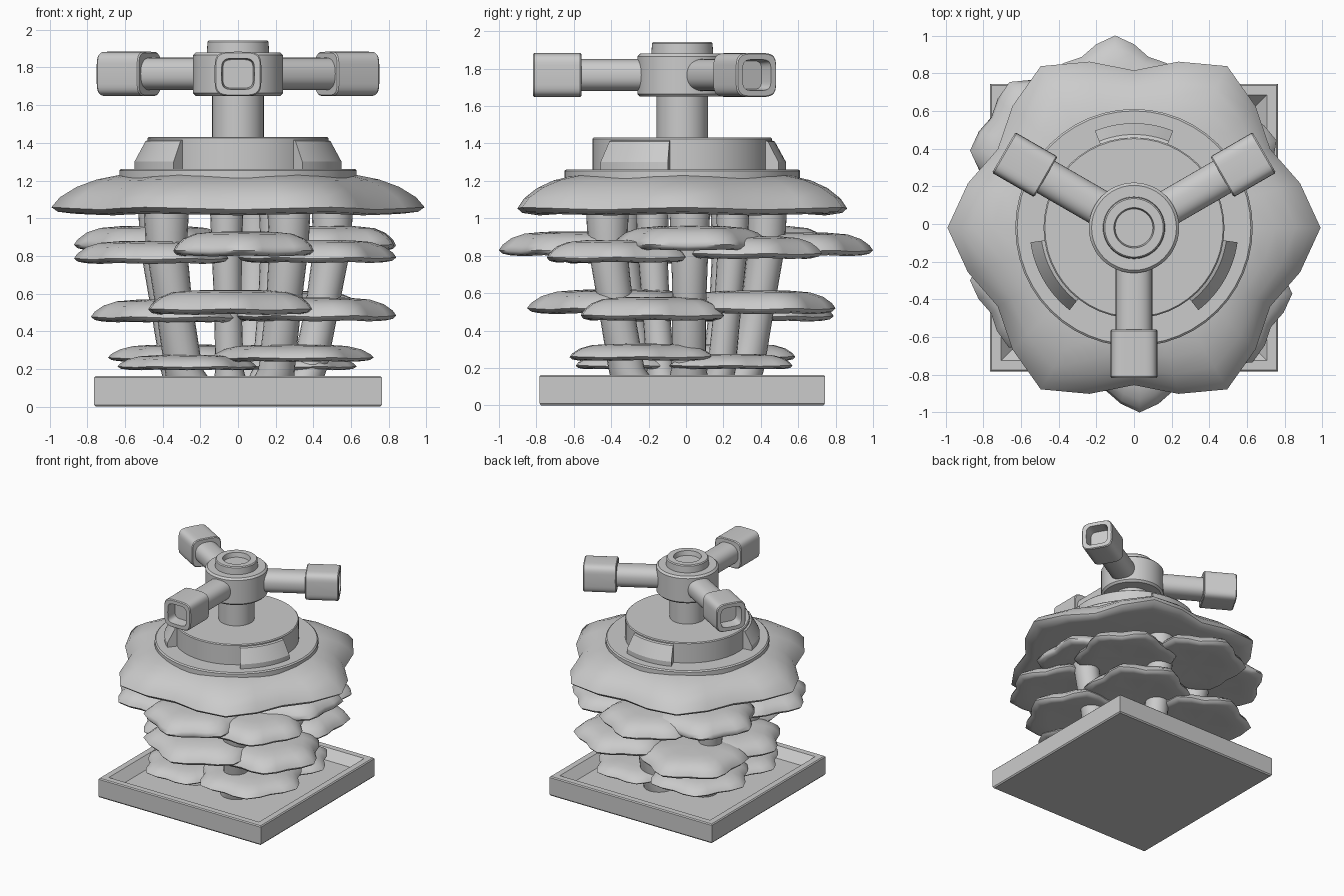
import bpy, math
from mathutils import Matrix, Vector

if "Cube" in bpy.data.objects:
    bpy.data.objects.remove(bpy.data.objects["Cube"])

CY = -0.02  # y of the main axis


def skin(name, rings, matrix=Matrix(), angle=35):
    """Bridge equal-length rings of points and cap both ends."""
    n = len(rings[0])
    verts = [matrix @ Vector(p) for r in rings for p in r]
    faces = []
    for k in range(len(rings) - 1):
        a, b = k * n, (k + 1) * n
        faces += [(a + i, a + (i + 1) % n, b + (i + 1) % n, b + i) for i in range(n)]
    faces += [tuple(reversed(range(n))), tuple(range((len(rings) - 1) * n, len(rings) * n))]
    me = bpy.data.meshes.new(name)
    me.from_pydata(verts, [], faces)
    me.polygons.foreach_set("use_smooth", [True] * len(faces))
    me.set_sharp_from_angle(angle=math.radians(angle))
    ob = bpy.data.objects.new(name, me)
    bpy.context.collection.objects.link(ob)
    return ob


def circle(r, z, n=48, c=(0, CY)):
    return [(c[0] + r * math.cos(2 * math.pi * i / n),
             c[1] + r * math.sin(2 * math.pi * i / n), z) for i in range(n)]


def lathe(name, profile):
    return skin(name, [circle(r, z) for r, z in profile])


def square(h, z, c=(0, CY)):
    return [(c[0] + sx * h, c[1] + sy * h, z) for sx, sy in ((1, 1), (-1, 1), (-1, -1), (1, -1))]


def wavy_cap(name, x, y, r, z, h, turn=0.0, lobes=6, wave=0.085, profile=None):
    """Mushroom-like cap with a lobed rim; flat underside and domed top."""
    profile = profile or [(0.05, 0.06), (0.6, 0.04), (0.88, 0.0), (0.96, 0.06), (1.0, 0.2),
                          (0.96, 0.42), (0.86, 0.7), (0.7, 0.9), (0.45, 0.98), (0.05, 1.0)]
    n = lobes * 4
    rings = []
    for pr, pz in profile:
        ring = []
        for i in range(n):
            t = 2 * math.pi * i / n
            w = math.cos(lobes * t)
            rad = r * pr * (1 + wave * w * pr ** 2) / (1 + wave)
            lift = 0.03 * h * w * pr ** 3
            ring.append((x + rad * math.cos(t + turn), y + rad * math.sin(t + turn), z + h * pz + lift))
        rings.append(ring)
    return skin(name, rings, angle=60)


# Square tray with sloped recess
skin("base_tray", [square(0.755, 0), square(0.763, 0.01), square(0.763, 0.155), square(0.755, 0.163),
                   square(0.705, 0.163), square(0.64, 0.09)], angle=20)

# Stalks leaning outward from the tray to the large cap
stalks = [(0.50, 0.02, .105), (0.27, -0.42, .11), (-0.38, -0.36, .115), (-0.42, 0.24, .105),
          (0.10, 0.43, .105), (-0.06, -0.18, .085), (0.2, 0.25, .085)]
for i, (x, y, r) in enumerate(stalks):
    rings = [circle(r * k, z, 20, (x * s, y * s)) for k, z, s in
             ((1.15, 0.08, 0.62), (0.88, 0.2, 0.76), (0.86, 0.55, 0.9), (0.95, 0.85, 1.0), (1.05, 1.06, 1.0))]
    skin(f"stalk_{i + 1}", rings)

# Three tiers of small wavy caps: x, y, radius, bottom height, thickness, turn in degrees
tiers = {
    "low": [(0.29, -0.24, .43, .24, .09, 0), (0.26, 0.24, .37, .195, .08, 0),
            (-0.28, 0.22, .41, .24, .09, 0), (-0.27, -0.26, .37, .195, .08, 0)],
    "middle": [(-0.04, -0.36, .49, .49, .13, 30), (0.41, -0.18, .43, .455, .125, 0),
               (0.28, 0.38, .42, .49, .125, 30), (-0.32, 0.36, .43, .45, .12, 30),
               (-0.36, -0.08, .42, .45, .12, 0)],
    "high": [(0.03, -0.58, .42, .80, .13, 30), (0.46, 0.03, .42, .83, .13, 27),
             (-0.10, 0.58, .42, .80, .125, 30), (-0.46, -0.30, .41, .76, .12, 0),
             (-0.45, 0.39, .42, .83, .13, 0), (0.37, 0.34, .40, .785, .12, 15),
             (0.42, -0.37, .42, .765, .12, 0)],
}
for tier, caps in tiers.items():
    for i, (x, y, r, z, h, deg) in enumerate(caps):
        wavy_cap(f"{tier}_cap_{i + 1}", x, y, r, z, h, turn=math.radians(deg))

# Large six-lobed cap
wavy_cap("large_cap", 0, CY, 0.99, 1.02, 0.215,
         profile=[(0.03, 0.08), (0.6, 0.06), (0.9, 0.0), (0.97, 0.04), (1.0, 0.15),
                  (0.96, 0.4), (0.88, 0.66), (0.78, 0.85), (0.65, 0.98), (0.03, 1.0)])

# Collar, drum, stem, and hub
lathe("collar_disc", [(0.63, 1.17), (0.63, 1.253), (0.62, 1.262), (0.3, 1.262)])
lathe("drum", [(0.48, 1.24), (0.48, 1.425), (0.473, 1.432), (0.1, 1.432)])
lathe("stem", [(0.137, 1.42), (0.137, 1.66)])
lathe("hub", [(0.225, 1.65), (0.24, 1.665), (0.24, 1.865), (0.225, 1.88), (0.165, 1.88),
              (0.162, 1.935), (0.155, 1.943), (0.107, 1.943), (0.1, 1.905)])

# Curved sloped blocks around the drum
for i, mid in enumerate((90, 210, 330)):
    rings = []
    for k in range(13):
        a = math.radians(mid - 22 + 44 * k / 12)
        rings.append([(r * math.cos(a), CY + r * math.sin(a), z) for r, z in
                      ((0.455, 1.25), (0.555, 1.25), (0.555, 1.30), (0.495, 1.41), (0.455, 1.425))])
    skin(f"drum_block_{i + 1}", rings, angle=25)


def rounded(hw, hh, x, power, n=40):
    """Superellipse section across the x axis."""
    pts = []
    for i in range(n):
        t = 2 * math.pi * i / n
        c, s = math.cos(t), math.sin(t)
        e = 2 / power
        pts.append((x, hw * math.copysign(abs(c) ** e, c), hh * math.copysign(abs(s) ** e, s)))
    return pts


# Three arms with open sockets at the ends
for i, deg in enumerate((30, 150, 270)):
    m = Matrix.Translation((0, CY, 1.766)) @ Matrix.Rotation(math.radians(deg), 4, 'Z')
    skin(f"arm_{i + 1}", [rounded(.097, .086, .12, 2.4), rounded(.097, .086, .6, 2.4)], m)
    skin(f"socket_{i + 1}", [rounded(h, h * .95, x, 4.5) for h, x in
                             ((.118, .54), (.124, .547), (.124, .79), (.118, .798), (.087, .798), (.08, .71))], m)
